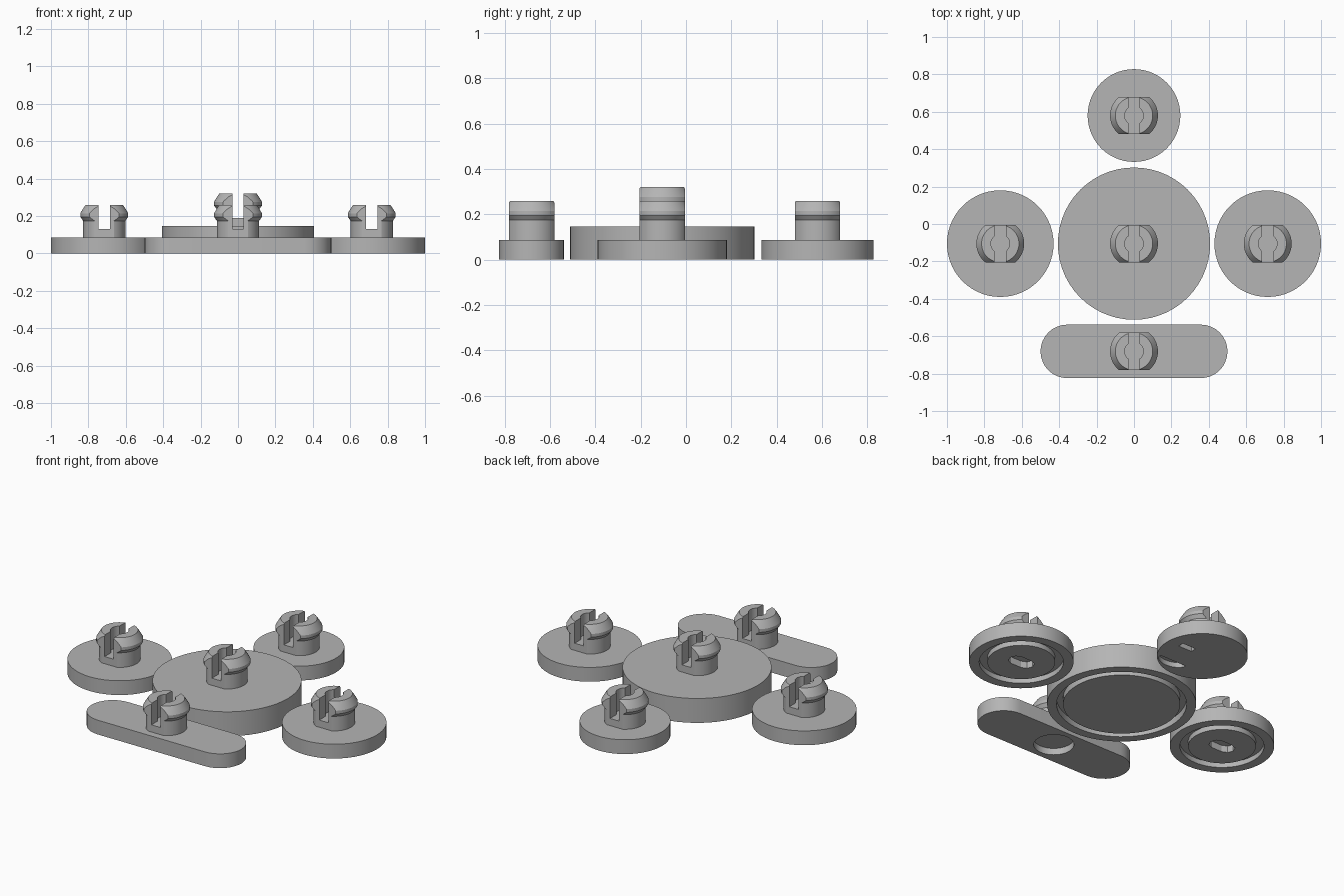
import bpy, bmesh
from math import cos, sin, pi

if "Cube" in bpy.data.objects:
    bpy.data.objects.remove(bpy.data.objects["Cube"])

grey = bpy.data.materials.new("plain grey")
grey.use_nodes = True
colour = (0.46, 0.46, 0.46, 1)
grey.diffuse_color = colour
for node in grey.node_tree.nodes:
    if node.type == 'BSDF_PRINCIPLED':
        node.inputs["Base Color"].default_value = colour
        node.inputs["Roughness"].default_value = 0.7


def finish(name, bm, loc):
    bmesh.ops.recalc_face_normals(bm, faces=bm.faces)
    mesh = bpy.data.meshes.new(name)
    bm.to_mesh(mesh)
    bm.free()
    mesh.materials.append(grey)
    obj = bpy.data.objects.new(name, mesh)
    obj.location = loc
    bpy.context.collection.objects.link(obj)
    return obj


def lathe(name, profile, loc=(0, 0, 0), sides=48):
    """Turn a (radius, height) profile, closed by centre caps."""
    bm = bmesh.new()
    rings = [[bm.verts.new((r * cos(2 * pi * i / sides), r * sin(2 * pi * i / sides), z))
              for i in range(sides)] for r, z in profile]
    for low, high in zip(rings, rings[1:]):
        for i in range(sides):
            j = (i + 1) % sides
            bm.faces.new((low[i], low[j], high[j], high[i]))
    bm.faces.new(rings[0])
    bm.faces.new(rings[-1])
    return finish(name, bm, loc)


def prism(name, outline, z0, z1, loc=(0, 0, 0)):
    """Extrude a flat outline upwards."""
    bm = bmesh.new()
    face = bm.faces.new([bm.verts.new((x, y, z0)) for x, y in outline])
    top = bmesh.ops.extrude_face_region(bm, geom=[face])["geom"]
    bmesh.ops.translate(bm, vec=(0, 0, z1 - z0),
                        verts=[v for v in top if isinstance(v, bmesh.types.BMVert)])
    return finish(name, bm, loc)


def rect(w, d):
    return [(-w, -d), (w, -d), (w, d), (-w, d)]


def pill(half_length, r, steps=16):
    c = half_length - r
    right = [(c + r * sin(pi * i / steps), -r * cos(pi * i / steps)) for i in range(steps + 1)]
    return right + [(-x, -y) for x, y in right]


def cut(obj, cutter, operation='DIFFERENCE'):
    mod = obj.modifiers.new("cut", 'BOOLEAN')
    mod.operation = operation
    mod.solver = 'EXACT'
    mod.object = cutter
    bpy.context.view_layer.objects.active = obj
    bpy.ops.object.modifier_apply(modifier=mod.name)
    bpy.data.objects.remove(cutter)


def smooth(obj):
    bpy.ops.object.select_all(action='DESELECT')
    obj.select_set(True)
    bpy.context.view_layer.objects.active = obj
    bpy.ops.object.shade_smooth_by_angle(angle=0.35)


def clip(name, x, y, z):
    """Split snap-in clip with a ridge, flat front and back."""
    loc = (x, y, z)
    stem = lathe(name, [(0.113, -0.01), (0.113, 0.088), (0.128, 0.109), (0.128, 0.128),
                        (0.113, 0.154), (0.1, 0.173)], loc)
    cut(stem, prism("flats", rect(0.2, 0.1), -0.1, 0.3, loc), 'INTERSECT')
    cut(stem, prism("slot", rect(0.03, 0.2), 0.043, 0.3, loc))
    cut(stem, lathe("bore", [(0.05, 0.043), (0.05, 0.3)], loc))
    smooth(stem)


def disc(name, x, y, r, h, groove=None, depth=0.03):
    """Round plate, with an optional ring groove underneath."""
    profile = [(r, 0), (r, h)]
    if groove:
        inner, outer = groove
        profile = [(inner, 0), (inner, depth), (outer, depth), (outer, 0)] + profile
    return lathe(name, profile, (x, y, 0), 56)


LOW, TALL, MID = 0.086, 0.147, -0.105

# Large central button
smooth(disc("centre_disc", 0, MID, 0.407, TALL, (0.32, 0.355), 0.04))
clip("centre_clip", 0, MID, TALL)

# Matching side buttons with a small pocket underneath
for side, x in (("left", 0.715), ("right", -0.715)):
    plate = disc(side + "_disc", x, MID, 0.285, LOW, (0.185, 0.23))
    cut(plate, prism("pocket", pill(0.08, 0.045, 4), -0.05, 0.04, (x, MID, 0)))
    smooth(plate)
    clip(side + "_clip", x, MID, LOW)

# Back button with a slot and a half-round pocket underneath
back = disc("back_disc", 0, 0.58, 0.248, LOW)
cut(back, prism("slot", rect(0.045, 0.018), -0.05, 0.03, (0.125, 0.6, 0)))
half_round = [(0.09 * cos(pi * i / 12), -0.06 * sin(pi * i / 12)) for i in range(13)]
cut(back, prism("pocket", half_round, -0.05, 0.03, (0.09, 0.44, 0)))
smooth(back)
clip("back_clip", 0, 0.58, LOW)

# Long rounded front button with a round pocket underneath
bar = prism("front_bar", pill(0.5, 0.143), 0, LOW, (0, -0.681, 0))
cut(bar, lathe("pocket", [(0.11, -0.05), (0.11, 0.04)], (0, -0.681, 0)))
smooth(bar)
clip("front_clip", 0, -0.681, LOW)
